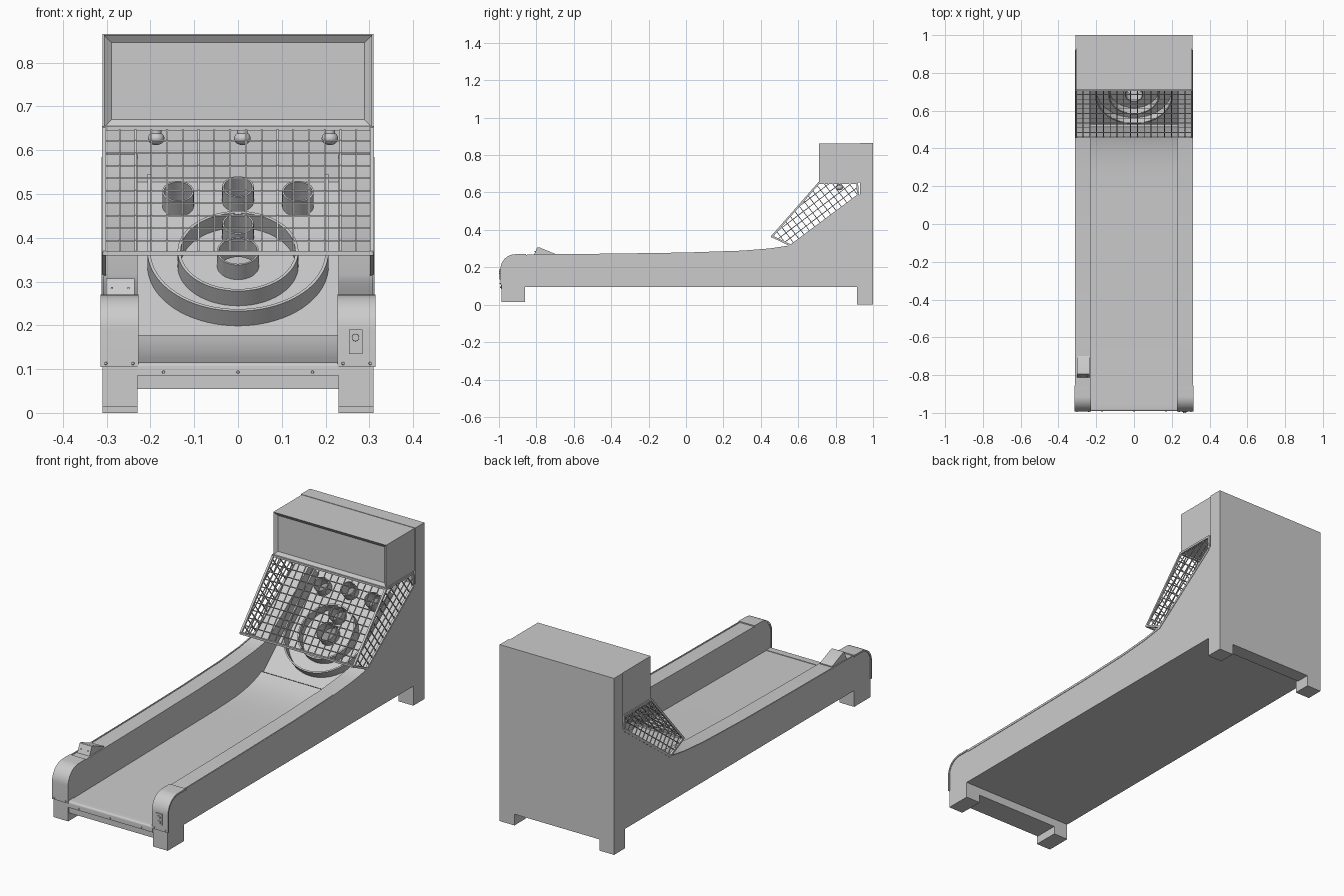
import bpy, bmesh
from math import sin, cos, pi, radians
from mathutils import Vector, Matrix

if "Cube" in bpy.data.objects:
    bpy.data.objects.remove(bpy.data.objects["Cube"])

def finish(name, bm, mat=None, smooth=True):
    bmesh.ops.recalc_face_normals(bm, faces=bm.faces)
    if mat:
        bm.transform(mat)
    me = bpy.data.meshes.new(name)
    bm.to_mesh(me)
    bm.free()
    ob = bpy.data.objects.new(name, me)
    bpy.context.collection.objects.link(ob)
    if smooth:
        bpy.ops.object.select_all(action='DESELECT')
        ob.select_set(True)
        bpy.context.view_layer.objects.active = ob
        bpy.ops.object.shade_smooth_by_angle(angle=radians(30))
    return ob

def add_box(bm, lo, hi):
    c = [(a + b) / 2 for a, b in zip(lo, hi)]
    s = [b - a for a, b in zip(lo, hi)]
    return bmesh.ops.create_cube(bm, size=1, matrix=Matrix.Translation(c) @ Matrix.Diagonal((*s, 1)))

def box(name, lo, hi, mat=None):
    bm = bmesh.new()
    add_box(bm, lo, hi)
    return finish(name, bm, mat, False)

def extrude(name, pts, x0, x1):
    """Extrude a (y, z) profile from x0 to x1."""
    bm = bmesh.new()
    f = bm.faces.new([bm.verts.new((x0, y, z)) for y, z in pts])
    r = bmesh.ops.extrude_face_region(bm, geom=[f])
    bmesh.ops.translate(bm, vec=(x1 - x0, 0, 0),
                        verts=[v for v in r['geom'] if isinstance(v, bmesh.types.BMVert)])
    return finish(name, bm)

def wall(name, outer, inner, h, closed, mat):
    """Upright wall between two matching outlines."""
    bm = bmesh.new()
    rows = [[bm.verts.new((a[0], a[1], 0)), bm.verts.new((a[0], a[1], h)),
             bm.verts.new((b[0], b[1], h)), bm.verts.new((b[0], b[1], 0))] for a, b in zip(outer, inner)]
    n = len(rows)
    for i in range(n if closed else n - 1):
        p, q = rows[i], rows[(i + 1) % n]
        for k in range(4):
            bm.faces.new((p[k], p[(k + 1) % 4], q[(k + 1) % 4], q[k]))
    if not closed:
        bm.faces.new(rows[0])
        bm.faces.new(rows[-1])
    return finish(name, bm, mat)

def add_rod(bm, a, b, w):
    a, b = Vector(a), Vector(b)
    d = b - a
    m = Matrix.Translation((a + b) / 2) @ d.to_track_quat('Z', 'Y').to_matrix().to_4x4()
    bmesh.ops.create_cube(bm, size=1, matrix=m @ Matrix.Diagonal((w, w, d.length + w * .5, 1)))

def cylinder(name, r1, r2, depth, mat, seg=16):
    bm = bmesh.new()
    bmesh.ops.create_cone(bm, cap_ends=True, segments=seg, radius1=r1, radius2=r2, depth=depth)
    return finish(name, bm, mat)

def arc(cx, cy, r, a0, a1, n):
    return [(cx + r * cos(radians(a0 + (a1 - a0) * i / n)),
             cy + r * sin(radians(a0 + (a1 - a0) * i / n))) for i in range(n + 1)]

def mesh_panel(name, poly, to3d, angle, steps, frame, wire=.004):
    """Wire grid clipped to a convex outline, with a frame round it."""
    bm = bmesh.new()
    pv = [Vector(p) for p in poly]
    edges = list(zip(pv, pv[1:] + pv[:1]))
    for a, b in edges:
        add_rod(bm, to3d(a), to3d(b), frame)
    for ang, step in zip((angle, angle + pi / 2), steps):
        n = Vector((-sin(ang), cos(ang)))
        lo, hi = min(p.dot(n) for p in pv), max(p.dot(n) for p in pv)
        count = round((hi - lo) / step)
        for i in range(1, count):
            k = lo + (hi - lo) * i / count
            hits = []
            for a, b in edges:
                da, db = a.dot(n) - k, b.dot(n) - k
                if da * db < 0:
                    hits.append(a.lerp(b, da / (da - db)))
            if len(hits) == 2:
                add_rod(bm, to3d(hits[0]), to3d(hits[1]), wire)
    return finish(name, bm, None, False)

# Side rails with legs, edge trim and rounded end caps
top = [(-.4, .27), (0, .276), (.3, .286), (.45, .298), (.56, .315)]
rail = ([(-.987, .015)] + arc(-.912, .19, .075, 180, 90, 10) + top +
        [(.93, .59), (1, .59), (1, 0), (.915, 0), (.915, .095), (-.86, .095), (-.86, .015)])
trim_line = [(-.85, .266)] + top + [(.92, .582)]
trim = [(y, z + .003) for y, z in trim_line] + [(y, z - .008) for y, z in reversed(trim_line)]
cap = ([(-.992, .105)] + arc(-.912, .19, .08, 180, 90, 12) + [(-.855, .271), (-.855, .262)] +
       arc(-.912, .19, .072, 90, 180, 12) + [(-.984, .105)])
face_y = Matrix.Rotation(pi / 2, 4, 'X')
for s, side in ((-1, 'left'), (1, 'right')):
    extrude(side + '_rail', rail, s * .23, s * .31)
    extrude(side + '_rail_trim', trim, s * .306, s * .312)
    extrude(side + '_end_cap', cap, s * .227, s * .314)
    for x in (.24, .302):
        cylinder(side + '_cap_screw', .004, .003, .006, Matrix.Translation((s * x, -.993, .113)) @ face_y, 10)

# Lane with upward ramp, front nosing and cross beams
lane = [(-.975, .095), (-.975, .112), (.15, .124), (.25, .127), (.32, .131), (.38, .138),
        (.43, .148), (.475, .162), (.51, .178), (.516, .174), (.516, .095)]
extrude('lane', lane, -.23, .23)
extrude('lane_nosing', [(-.97, .085), (-.99, .085), (-.99, .106)] +
        arc(-.981, .106, .009, 180, 90, 5)[1:] + [(-.95, .115), (-.95, .1)], -.23, .23)
box('front_beam', (-.23, -.982, .055), (.23, -.86, .1))
box('cabinet_floor', (-.23, .51, .095), (.23, .93, .105))
box('back_panel', (-.23, .93, .055), (.23, 1, .59))
box('upper_back', (-.31, .93, .59), (.31, 1, .865))
for x in (-.17, 0, .17):
    cylinder('nosing_screw', .004, .003, .006, Matrix.Translation((x, -.991, .093)) @ face_y, 10)

# Sloped target board with scoring holes
tilt = radians(41.5)
board_mat = Matrix.Translation((0, .713, .336)) @ Matrix.Rotation(tilt, 4, 'X')
board = box('target_board', (-.23, -.25, -.012), (.23, .292, 0), board_mat)
cups = [(0, 0, .048), (0, .095, .036), (0, .222, .036), (-.137, .206, .036), (.137, .206, .036)]
for x, t, r in cups:
    cut = cylinder('hole_cutter', r - .004, r - .004, .1, board_mat @ Matrix.Translation((x, t, 0)), 32)
    cut.hide_render = True
    bpy.context.view_layer.objects.active = board
    mod = board.modifiers.new('hole', 'BOOLEAN')
    mod.operation, mod.solver, mod.object = 'DIFFERENCE', 'EXACT', cut
    bpy.ops.object.modifier_apply(modifier=mod.name)
    bpy.data.objects.remove(cut)
    wall('score_cup', arc(x, t, r, 0, 360, 32)[:-1], arc(x, t, r - .004, 0, 360, 32)[:-1], .045, True, board_mat)
wall('inner_ring', arc(0, 0, .138, 0, 360, 56)[:-1], arc(0, 0, .131, 0, 360, 56)[:-1], .045, True, board_mat)
u = lambda r: [(-r, .265)] + arc(0, 0, r, 180, 360, 36) + [(r, .265)]
wall('outer_guide_wall', u(.207), u(.2), .045, False, board_mat)

# Display head with recessed front panel
bm = bmesh.new()
add_box(bm, (-.306, .71, .653), (.306, .93, .863))
front = min(bm.faces, key=lambda f: f.calc_center_median().y)
bmesh.ops.inset_region(bm, faces=[front], thickness=.024)
bmesh.ops.translate(bm, vec=(0, .012, 0), verts=front.verts)
finish('display_head', bm, None, False)

# Lamps under the head
for x in (-.187, .01, .21):
    bm = bmesh.new()
    bmesh.ops.create_uvsphere(bm, u_segments=20, v_segments=12, radius=.019)
    bmesh.ops.scale(bm, vec=(1, 1, .8), verts=bm.verts)
    finish('lamp', bm, Matrix.Translation((x, .82, .627)))
    cylinder('lamp_stem', .012, .012, .02, Matrix.Translation((x, .82, .645)))

# Wire cage: sloping front and two sides
d = Vector((.25, .285))
mesh_panel('front_net', [(-.306, 0), (.306, 0), (.306, 1 * d.length), (-.306, d.length)],
           lambda p: (p.x, .46 + d.x * p.y / d.length, .365 + d.y * p.y / d.length),
           0, (.038, .0355), .01)
side_poly = [(.46, .365), (.56, .317), (.92, .585), (.915, .65), (.71, .65)]
for s, side in ((-1, 'left'), (1, 'right')):
    mesh_panel(side + '_net', side_poly, lambda p: (s * .306, p.x, p.y), radians(37), (.036, .036), .01)

# Ticket box on the left rail
extrude('ticket_box', [(-.815, .262), (-.795, .307), (-.785, .307), (-.70, .272), (-.70, .262)], -.302, -.236)
for x in (-.288, -.25):
    cylinder('ticket_box_screw', .003, .003, .006, Matrix.Translation((x, -.806, .285)) @ face_y, 8)

# Coin plate on the right end cap
box('coin_plate', (.253, -.996, .135), (.284, -.988, .19))
cylinder('coin_button', .009, .008, .008, Matrix.Translation((.2685, -.996, .172)) @ face_y, 20)
box('coin_return', (.26, -.999, .141), (.277, -.99, .155))
